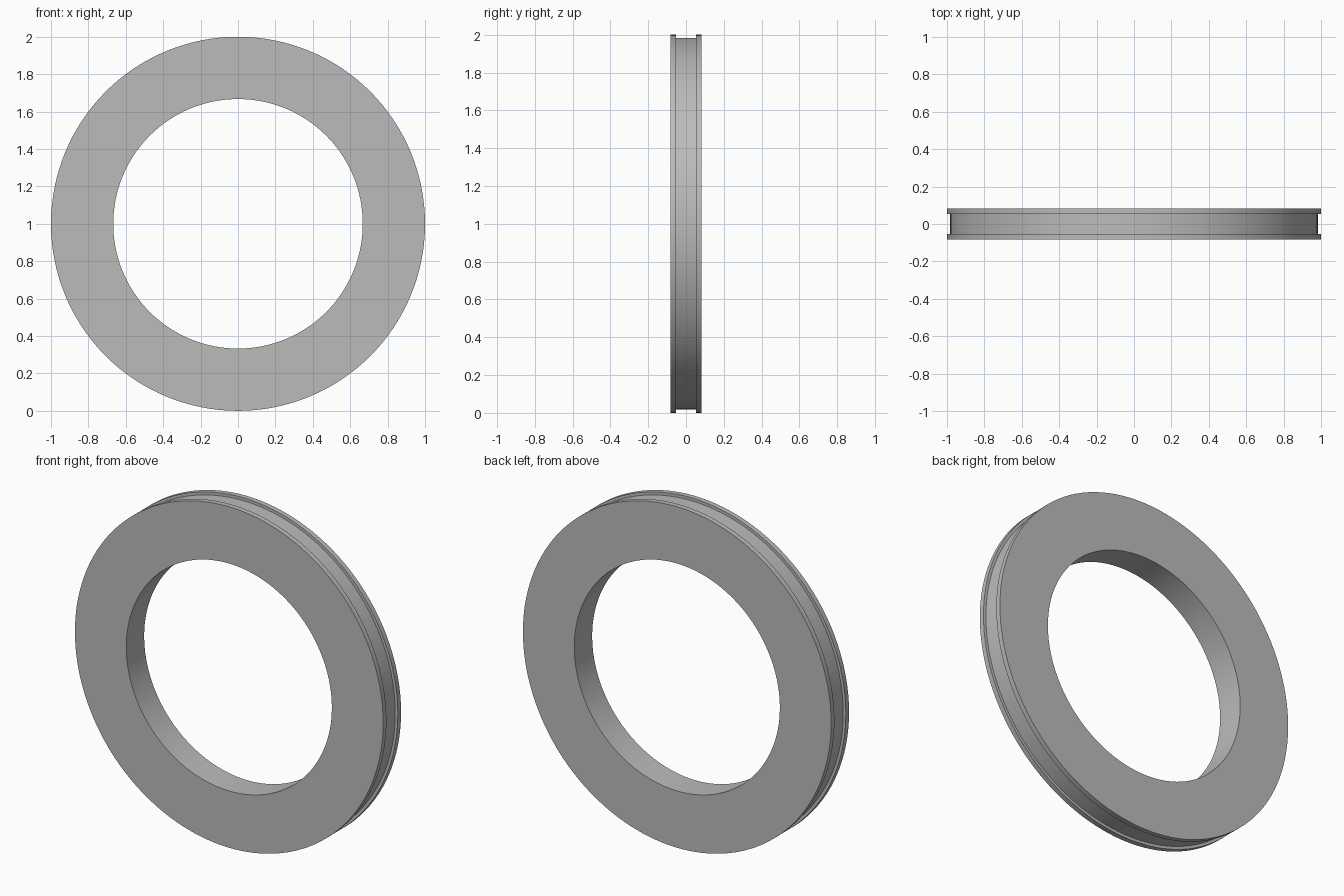
import bpy
import bmesh
import math
from mathutils import Vector

if "Cube" in bpy.data.objects:
    bpy.data.objects.remove(bpy.data.objects["Cube"], do_unlink=True)

OUTER, INNER, GROOVE = 1.0, 0.667, 0.983
HALF_WIDTH, HALF_GROOVE = 0.083, 0.053
SEGMENTS = 128

# Plain grey material
grey = bpy.data.materials.new("grey")
grey.use_nodes = True
colour = (0.5, 0.5, 0.5, 1.0)
grey.diffuse_color = colour
grey.node_tree.nodes["Principled BSDF"].inputs["Base Color"].default_value = colour

# Cross-section (radius, depth): flat band with a shallow groove in its rim
half = [(INNER, HALF_WIDTH), (OUTER, HALF_WIDTH),
        (OUTER, HALF_GROOVE), (GROOVE, HALF_GROOVE)]
profile = half + [(r, -y) for r, y in reversed(half)]

# Revolve the section about the y axis
bm = bmesh.new()
centre = Vector((0, 0, OUTER))
verts = [bm.verts.new(centre + Vector((r, y, 0))) for r, y in profile]
edges = [bm.edges.new((a, b)) for a, b in zip(verts, verts[1:] + verts[:1])]
bmesh.ops.spin(bm, geom=verts + edges, cent=centre, axis=(0, 1, 0),
               angle=math.tau, steps=SEGMENTS, use_merge=True)
bmesh.ops.remove_doubles(bm, verts=bm.verts, dist=0.0001)
bmesh.ops.recalc_face_normals(bm, faces=bm.faces)

mesh = bpy.data.meshes.new("grooved_ring")
bm.to_mesh(mesh)
bm.free()
mesh.materials.append(grey)
ring = bpy.data.objects.new("grooved_ring", mesh)
bpy.context.collection.objects.link(ring)

# Smooth round surfaces, sharp rims
bpy.ops.object.select_all(action="DESELECT")
ring.select_set(True)
bpy.context.view_layer.objects.active = ring
bpy.ops.object.shade_smooth_by_angle(angle=math.radians(30))
